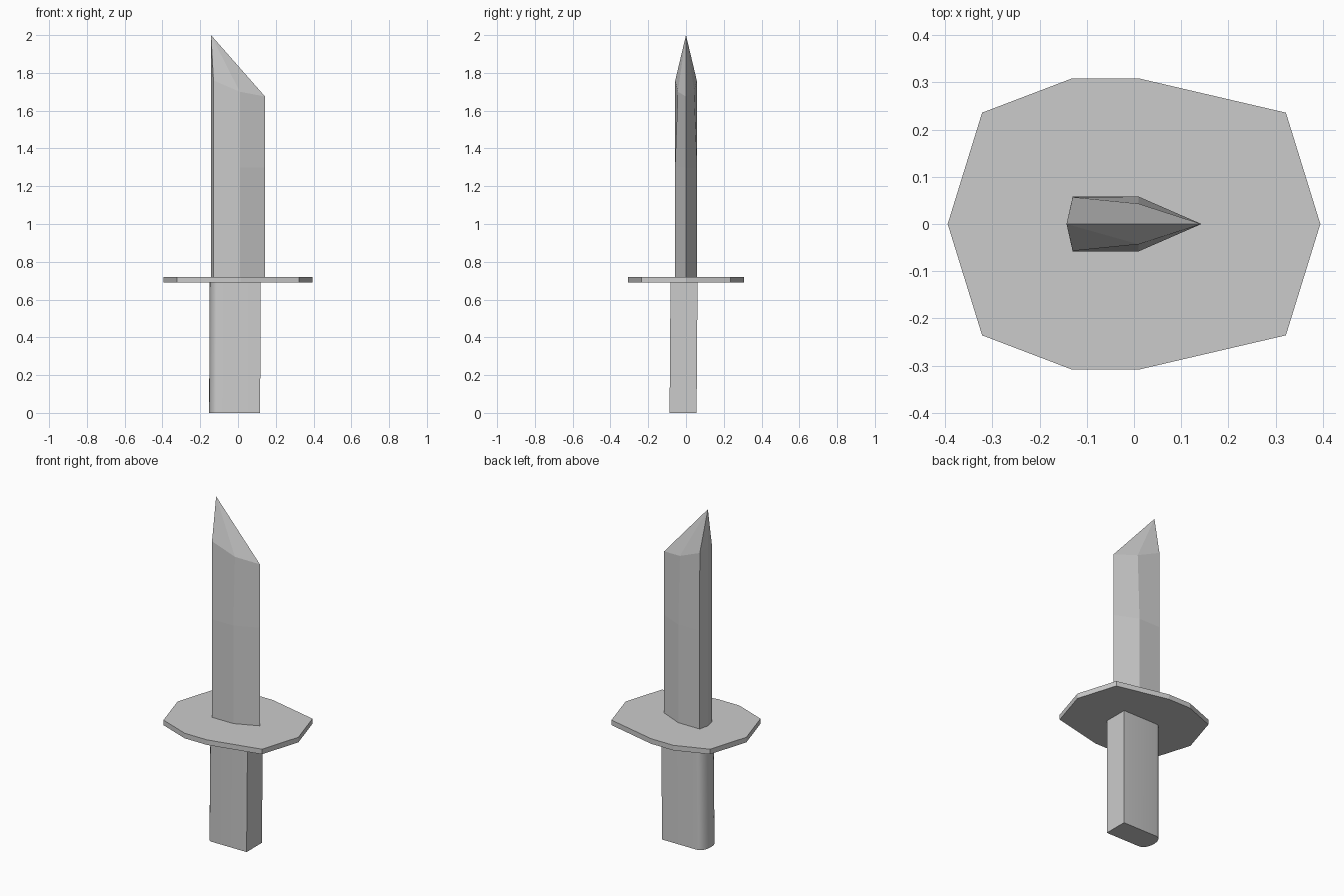
import bpy
import bmesh
import math

if "Cube" in bpy.data.objects:
    bpy.data.objects.remove(bpy.data.objects["Cube"])


def loft(name, rings, tip=None, smooth=False):
    """Skin a stack of equal-length rings; close with a cap or a pointed tip."""
    bm = bmesh.new()
    loops = [[bm.verts.new(p) for p in ring] for ring in rings]
    n = len(loops[0])
    for a, b in zip(loops, loops[1:]):
        for i in range(n):
            j = (i + 1) % n
            bm.faces.new((a[i], a[j], b[j], b[i]))
    bm.faces.new(loops[0][::-1])
    if tip:
        t = bm.verts.new(tip)
        for i in range(n):
            bm.faces.new((loops[-1][i], loops[-1][(i + 1) % n], t))
    else:
        bm.faces.new(loops[-1])
    bmesh.ops.recalc_face_normals(bm, faces=bm.faces[:])
    mesh = bpy.data.meshes.new(name)
    bm.to_mesh(mesh)
    bm.free()
    obj = bpy.data.objects.new(name, mesh)
    bpy.context.collection.objects.link(obj)
    if smooth:
        bpy.ops.object.select_all(action='DESELECT')
        obj.select_set(True)
        bpy.context.view_layer.objects.active = obj
        bpy.ops.object.shade_smooth_by_angle(angle=math.radians(40))
    return obj


def mirror_y(half):
    """Half outline running from one centre-line point to the other."""
    return half + [(p[0], -p[1], *p[2:]) for p in half[-2:0:-1]]


def at(outline, z, dx=0, dy=0):
    return [(x + dx, y + dy, z) for x, y in outline]


# Guard plate
guard = mirror_y([(-0.395, 0), (-0.322, -0.236), (-0.133, -0.308),
                  (0.013, -0.308), (0.322, -0.236), (0.395, 0)])
loft("guard", [at(guard, 0.69), at(guard, 0.72)])

# Blade: blunt spine on the left, sharp edge on the right, slanted point
section = mirror_y([(-0.143, 0), (-0.13, -0.058), (0.01, -0.058), (0.143, 0)])
shoulder = mirror_y([(-0.143, 0, 1.78), (-0.13, -0.057, 1.76),
                     (0.01, -0.043, 1.70), (0.143, 0, 1.675)])
loft("blade", [at(section, 0.72), at(section, 1.30), shoulder],
     tip=(-0.143, 0, 2.0))

# Handle: square on the right, rounded on the left, leaning very slightly
grip = [(0.117, -0.087), (0.117, 0.056)]
for i in range(13):
    a = math.pi / 2 + math.pi * i / 12
    grip.append((-0.11 + 0.043 * math.cos(a), -0.0155 + 0.0715 * math.sin(a)))
loft("handle", [at(grip, 0.0), at(grip, 0.69, 0.003, 0.005)], smooth=True)
